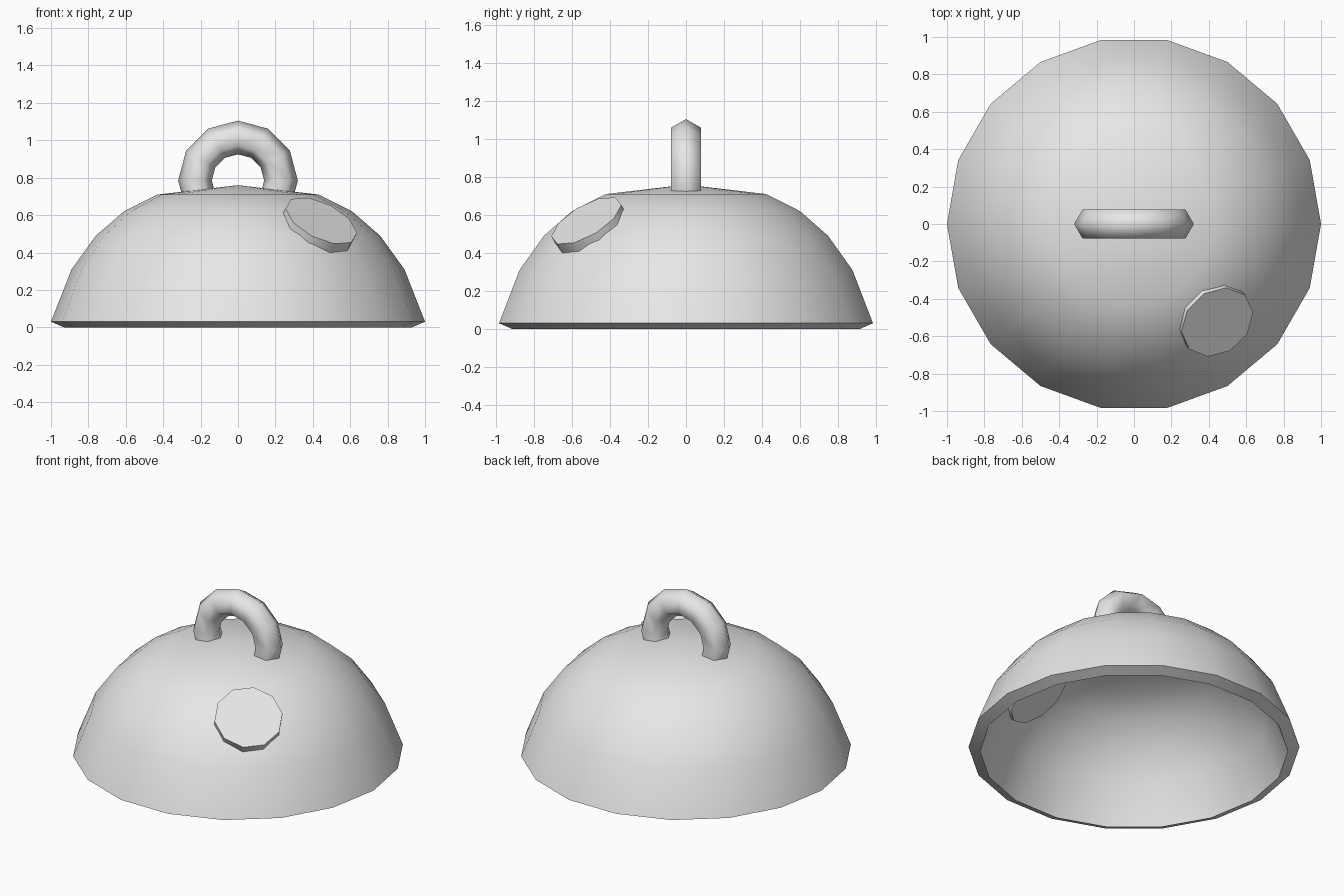
import bpy
import bmesh
import math
from mathutils import Matrix, Vector

cube = bpy.data.objects.get("Cube")
if cube:
    bpy.data.objects.remove(cube, do_unlink=True)

grey = bpy.data.materials.new("light_grey")
grey.use_nodes = True
grey.diffuse_color = (0.8, 0.8, 0.8, 1)
grey.node_tree.nodes["Principled BSDF"].inputs["Base Color"].default_value = grey.diffuse_color


def finish(bm, name, sharp_angle):
    """Turn a bmesh into a shaded object."""
    bmesh.ops.recalc_face_normals(bm, faces=bm.faces)
    mesh = bpy.data.meshes.new(name)
    bm.to_mesh(mesh)
    bm.free()
    mesh.materials.append(grey)
    obj = bpy.data.objects.new(name, mesh)
    bpy.context.collection.objects.link(obj)
    bpy.ops.object.select_all(action="DESELECT")
    obj.select_set(True)
    bpy.context.view_layer.objects.active = obj
    bpy.ops.object.shade_smooth_by_angle(angle=math.radians(sharp_angle))
    return obj


def sweep(bm, points, axis, angle, steps, closed=False):
    """Spin a profile about an axis through the origin."""
    verts = [bm.verts.new(p) for p in points]
    pairs = list(zip(verts, verts[1:]))
    if closed:
        pairs.append((verts[-1], verts[0]))
    edges = [bm.edges.new(p) for p in pairs]
    bmesh.ops.spin(bm, geom=verts + edges, cent=(0, 0, 0), axis=axis,
                   angle=angle, steps=steps)
    bmesh.ops.remove_doubles(bm, verts=bm.verts, dist=0.0005)


# Hollow dome: outer wall up to the apex, then inner wall from apex to rim
outer = [(1, 0.03), (0.89, 0.31), (0.76, 0.49), (0.61, 0.62), (0.43, 0.71), (0, 0.76)]
inner = [(0, 0.685), (0.41, 0.64), (0.57, 0.557), (0.705, 0.437), (0.825, 0.27), (0.93, 0)]
bm = bmesh.new()
for wall in (outer, inner, [inner[-1], outer[0]]):
    sweep(bm, [(r, 0, z) for r, z in wall], (0, 0, 1), math.tau, 18)
finish(bm, "dome_shell", 40)

# Handle: hexagonal tube swept round an arch, trimmed inside the shell
bm = bmesh.new()
section = []
for i in range(6):
    a = math.tau * i / 6
    section.append((0.23 + 0.09 * math.cos(a), 0.09 * math.sin(a), 0))
sweep(bm, section, (0, 1, 0), math.tau, 12, closed=True)
bmesh.ops.translate(bm, verts=bm.verts, vec=(0, 0, 0.785))
cut = bmesh.ops.bisect_plane(bm, geom=bm.verts[:] + bm.edges[:] + bm.faces[:],
                             plane_co=(0, 0, 0.7), plane_no=(0, 0, 1), clear_inner=True)
rims = [e for e in cut["geom_cut"] if isinstance(e, bmesh.types.BMEdge)]
bmesh.ops.holes_fill(bm, edges=rims, sides=0)
finish(bm, "handle", 75)

# Ten-sided plug through the shell, tilted along the wall
normal = Vector((0.39, -0.46, 0.79)).normalized()
side = Vector((0, 0, 1)).cross(normal).normalized()
up = normal.cross(side)
frame = Matrix((side, up, normal)).transposed()
centre = Vector((0.445, -0.525, 0.57))
bm = bmesh.new()
ring = []
for i in range(10):
    a = math.tau * i / 10 + math.radians(5)
    ring.append(bm.verts.new(centre + frame @ Vector((0.208 * math.cos(a), 0.208 * math.sin(a), 0))))
cap = bm.faces.new(ring)
pushed = bmesh.ops.extrude_face_region(bm, geom=[cap], use_keep_orig=True)
moved = [v for v in pushed["geom"] if isinstance(v, bmesh.types.BMVert)]
bmesh.ops.translate(bm, verts=moved, vec=normal * -0.17)
finish(bm, "plug", 40)
